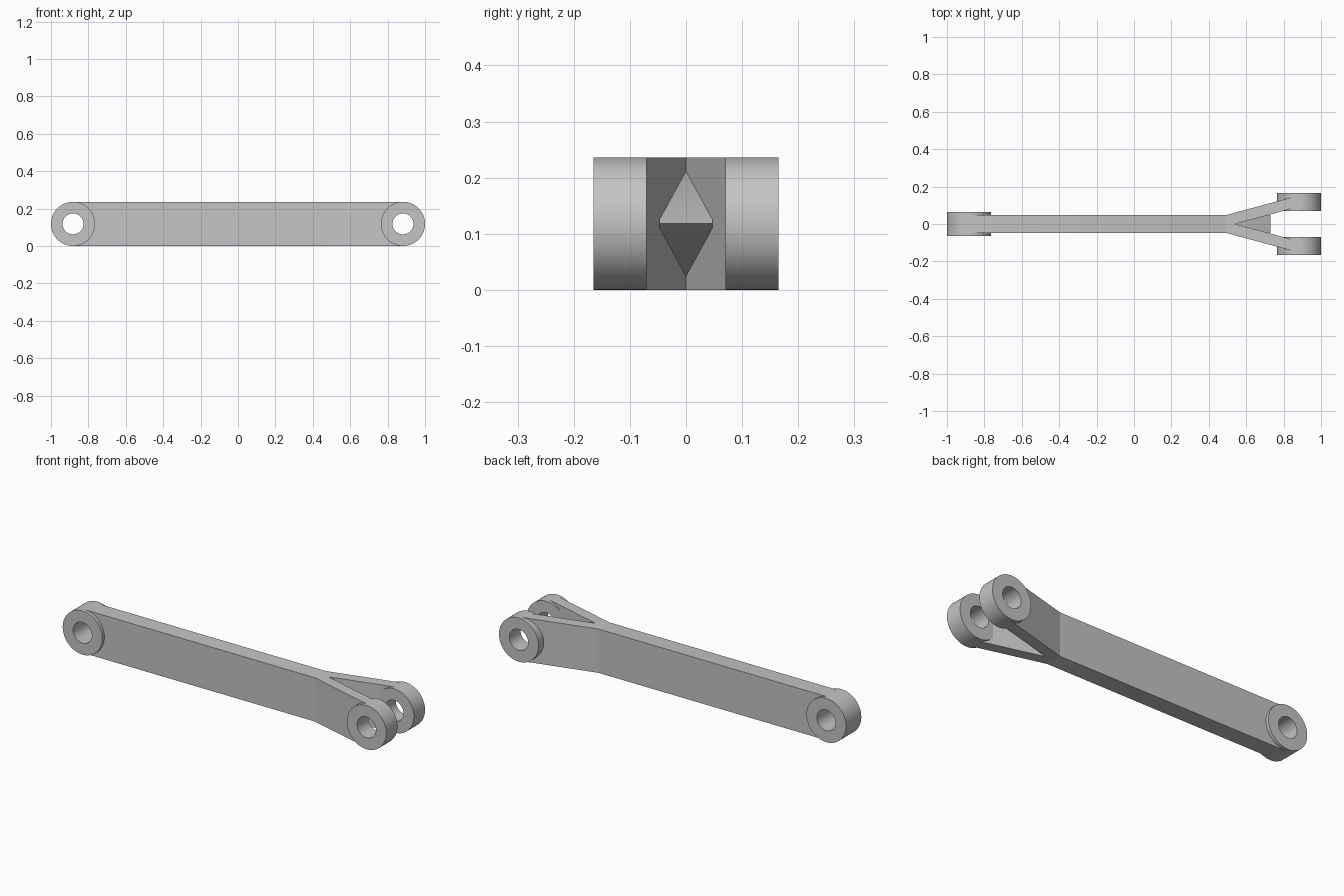
import bpy, bmesh, math

if "Cube" in bpy.data.objects:
    bpy.data.objects.remove(bpy.data.objects["Cube"], do_unlink=True)

R = 0.118            # ring radius, half the height of the link
H = 2 * R
EYE = 1 - R          # distance of the pivot axes from the centre
HOLE = 0.056
SOCKET = 0.075       # hidden recess in the bar ends, buried in the rings
HALF = 0.047         # half thickness of the bar
BEND = 0.49          # where the fork starts
TIP = 0.73           # tip of the web between the fork arms
SLOPE = 0.27         # spread of the fork arms

steel = bpy.data.materials.new("grey_steel")
steel.use_nodes = True
grey = (0.55, 0.55, 0.55, 1)
steel.diffuse_color = grey
steel.node_tree.nodes["Principled BSDF"].inputs["Base Color"].default_value = grey


def finish(name, bm):
    bmesh.ops.recalc_face_normals(bm, faces=bm.faces[:])
    mesh = bpy.data.meshes.new(name)
    bm.to_mesh(mesh)
    bm.free()
    mesh.materials.append(steel)
    mesh.shade_smooth()
    mesh.set_sharp_from_angle(angle=math.radians(30))
    obj = bpy.data.objects.new(name, mesh)
    bpy.context.collection.objects.link(obj)


def plate(name, profile, y_a, y_b):
    """Side profile in x, z closed between two flat sides y_a(x) and y_b(x)."""
    bm = bmesh.new()
    a = [bm.verts.new((x, y_a(x), z)) for x, z in profile]
    b = [bm.verts.new((x, y_b(x), z)) for x, z in profile]
    bm.faces.new(a)
    bm.faces.new(b[::-1])
    for i in range(len(a)):
        j = (i + 1) % len(a)
        bm.faces.new((a[i], b[i], b[j], a[j]))
    finish(name, bm)


def ring(name, x, y_a, y_b, sides=64):
    """Pivot eye: a tube along y."""
    bm = bmesh.new()
    section = [(R, y_a), (R, y_b), (HOLE, y_b), (HOLE, y_a)]
    loops = []
    for i in range(sides):
        t = math.tau * i / sides
        loops.append([bm.verts.new((x + r * math.cos(t), y, R + r * math.sin(t)))
                      for r, y in section])
    for i in range(sides):
        p, q = loops[i], loops[(i + 1) % sides]
        for k in range(4):
            m = (k + 1) % 4
            bm.faces.new((p[k], p[m], q[m], q[k]))
    finish(name, bm)


def recessed_end(side, steps=16):
    """Profile end from top to bottom with a round recess about the pivot."""
    arc = []
    for i in range(steps + 1):
        t = math.pi * (0.5 - i / steps)
        arc.append((side * (EYE - SOCKET * math.cos(t)), R + SOCKET * math.sin(t)))
    return [(side * EYE, H)] + arc + [(side * EYE, 0)]


# Straight bar, tapering to the wedge web inside the fork
plate("main_bar", recessed_end(-1) + [(BEND, 0), (TIP, R), (BEND, H)],
      lambda x: -HALF, lambda x: HALF)
ring("single_eye", -EYE, -0.065, 0.065)

# Fork arms and their eyes
for label, s in (("front", -1), ("back", 1)):
    plate(label + "_fork_arm", recessed_end(1) + [(BEND, 0), (BEND, H)],
          lambda x: s * (HALF + SLOPE * (x - BEND)),
          lambda x: s * SLOPE * (x - 0.54))
    ring(label + "_fork_eye", EYE, s * 0.07, s * 0.165)
